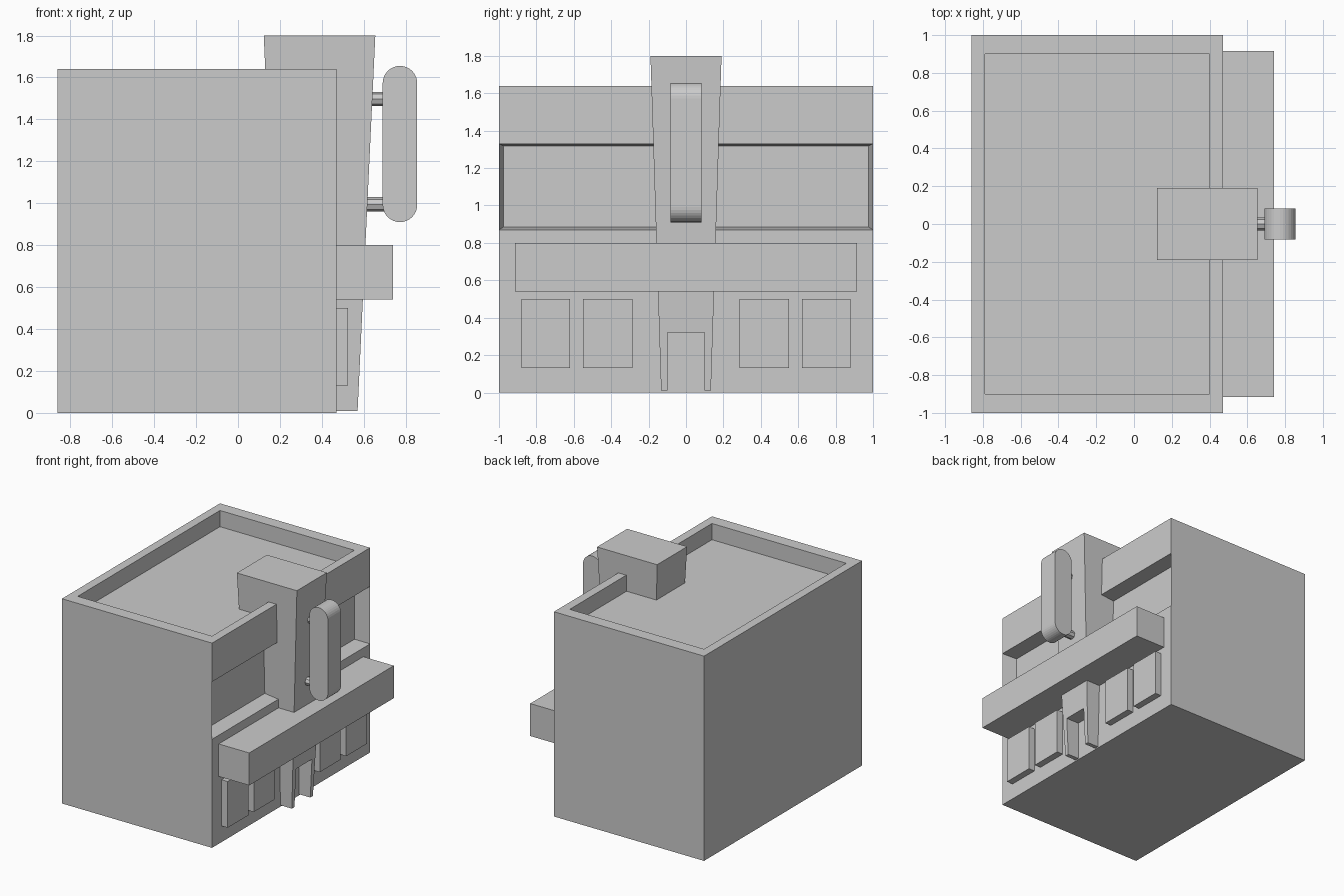
import bpy, bmesh, math
from mathutils import Vector

if "Cube" in bpy.data.objects:
    bpy.data.objects.remove(bpy.data.objects["Cube"])


def finish(bm, name):
    bmesh.ops.recalc_face_normals(bm, faces=bm.faces)
    me = bpy.data.meshes.new(name)
    bm.to_mesh(me)
    bm.free()
    ob = bpy.data.objects.new(name, me)
    bpy.context.collection.objects.link(ob)
    return ob


def cuboid(bm, lo, hi):
    verts = bmesh.ops.create_cube(bm, size=1)["verts"]
    for v in verts:
        v.co = Vector([lo[i] if v.co[i] < 0 else hi[i] for i in range(3)])


def box(name, lo, hi):
    bm = bmesh.new()
    cuboid(bm, lo, hi)
    return finish(bm, name)


def push(bm, face, lo, hi):
    """Extrude a face and fit the new cap into the given bounds."""
    mid = face.calc_center_median().copy()
    cap = bmesh.ops.extrude_discrete_faces(bm, faces=[face])["faces"][0]
    for v in cap.verts:
        v.co = Vector([lo[i] if v.co[i] < mid[i] else hi[i] for i in range(3)])
    return cap


def prism(name, outline, axis, a, b, place):
    """Extrude a closed 2D outline from a to b, mapped by place(u, v, w)."""
    bm = bmesh.new()
    f = bm.faces.new([bm.verts.new(place(u, v, a)) for u, v in outline])
    new = bmesh.ops.extrude_face_region(bm, geom=[f])["geom"]
    bmesh.ops.translate(bm, vec=Vector(axis) * (b - a),
                        verts=[g for g in new if isinstance(g, bmesh.types.BMVert)])
    return finish(bm, name)


# Building body with sunken roof and a recessed band on the facade
bm = bmesh.new()
cuboid(bm, (-0.86, -1, 0), (0.47, 1, 1.64))
for z in (0.87, 1.33):
    bmesh.ops.bisect_plane(bm, geom=bm.verts[:] + bm.edges[:] + bm.faces[:],
                           plane_co=(0, 0, z), plane_no=(0, 0, 1))
bm.normal_update()
top = max(bm.faces, key=lambda f: f.calc_center_median().z)
rim = push(bm, top, (-0.79, -0.9, 1.64), (0.40, 0.9, 1.64))
push(bm, rim, (-0.79, -0.9, 1.51), (0.40, 0.9, 1.51))
band = next(f for f in bm.faces
            if (f.calc_center_median() - Vector((0.47, 0, 1.10))).length < 0.01)
push(bm, band, (0.35, -0.975, 0.885), (0.35, 0.975, 1.317))
finish(bm, "building_body")

# Tapered entrance tower: facade outline with doorway, flaring upwards
Z0, Z1, ZD = 0.01, 1.80, 0.32


def taper(z, low, high):
    return low + (high - low) * z / Z1


outline = [(-0.133, Z0), (-0.19, Z1), (0.19, Z1), (0.133, Z0),
           (0.10, Z0), (0.10, ZD), (-0.10, ZD), (-0.10, Z0)]
tower = prism("entrance_tower", outline, (1, 0, 0), 0, 1, lambda u, v, w: (w, u, v))
for v in tower.data.vertices:
    v.co.x = taper(v.co.z, 0.57, 0.655) if v.co.x > 0.5 else taper(v.co.z, 0.20, 0.123)

# Awning
box("awning", (0.46, -0.915, 0.54), (0.74, 0.915, 0.80))

# Shop windows, mirrored either side of the door
for s in (-1, 1):
    for i, (a, b) in enumerate(((0.285, 0.55), (0.62, 0.88))):
        y0, y1 = sorted((s * a, s * b))
        box("window_%s_%d" % ("right" if s > 0 else "left", i + 1),
            (0.46, y0, 0.13), (0.525, y1, 0.50))

# Hanging sign with rounded ends
R, CX, N = 0.0825, 0.7725, 16
pill = []
for cz, start in ((1.655 - R, 0), (0.91 + R, math.pi)):
    for i in range(N + 1):
        a = start + math.pi * i / N
        pill.append((CX + R * math.cos(a), cz + R * math.sin(a)))
prism("hanging_sign", pill, (0, 1, 0), -R, R, lambda u, v, w: (u, w, v))

# Sign brackets
for name, z in (("lower", 0.995), ("upper", 1.497)):
    ring = [(0.034 * math.cos(math.pi * i / 4), z + 0.034 * math.sin(math.pi * i / 4))
            for i in range(8)]
    prism("sign_bracket_" + name, ring, (1, 0, 0), 0.58, 0.70, lambda u, v, w: (w, u, v))
